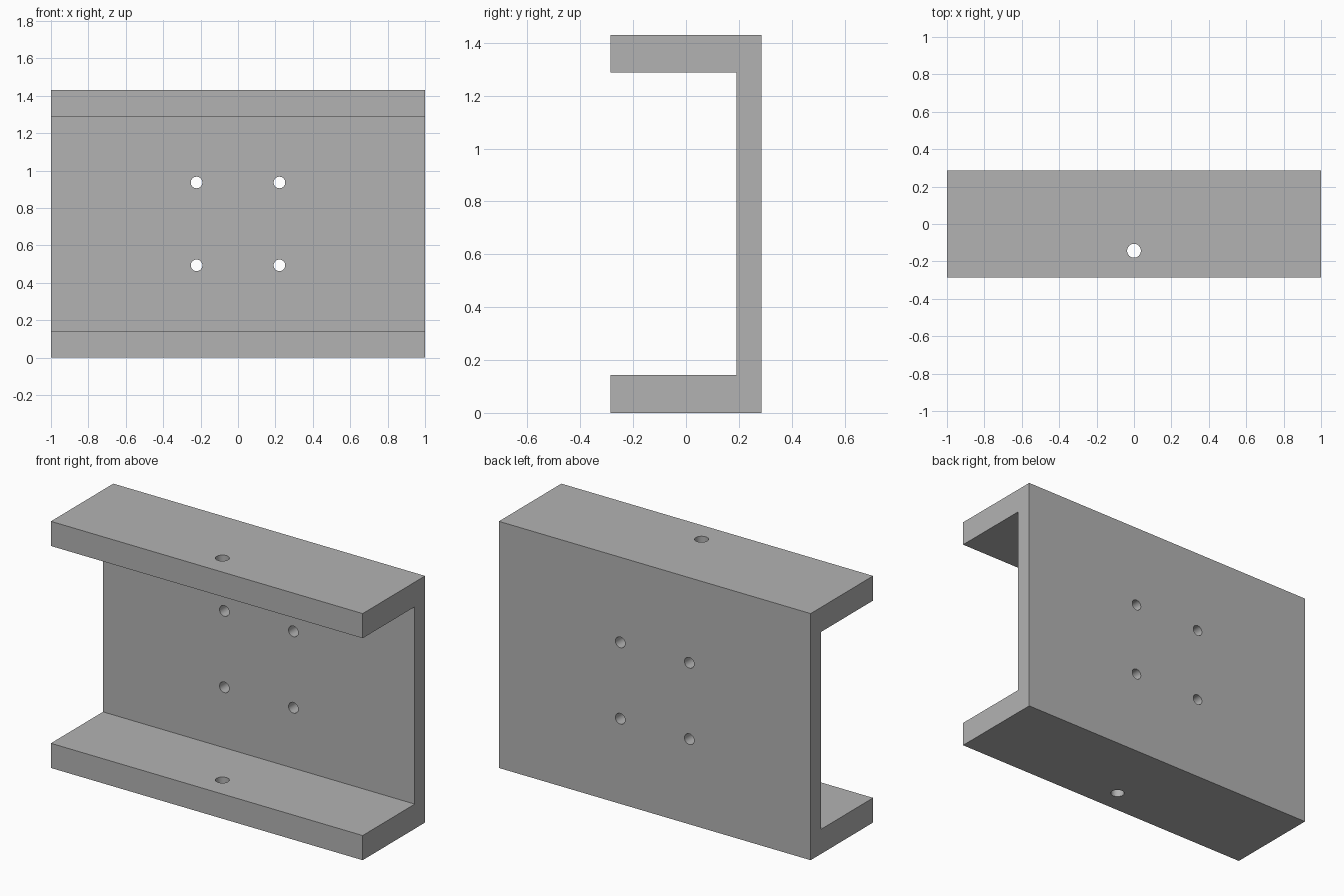
import bpy, bmesh, math
from mathutils import Matrix, Vector

if "Cube" in bpy.data.objects:
    bpy.data.objects.remove(bpy.data.objects["Cube"], do_unlink=True)

LENGTH, DEPTH, HEIGHT = 2.0, 0.572, 1.43
FLANGE, WEB = 0.143, 0.095
BOLT_SPACING, BOLT_RADIUS = 0.443, 0.031
PIN_Y, PIN_RADIUS = -0.143, 0.037

grey = bpy.data.materials.new("plain_grey")
grey.use_nodes = True
colour = (0.45, 0.45, 0.45, 1)
grey.diffuse_color = colour
grey.node_tree.nodes["Principled BSDF"].inputs["Base Color"].default_value = colour


def add_object(name, bm):
    bmesh.ops.recalc_face_normals(bm, faces=bm.faces)
    mesh = bpy.data.meshes.new(name)
    bm.to_mesh(mesh)
    bm.free()
    mesh.materials.append(grey)
    obj = bpy.data.objects.new(name, mesh)
    bpy.context.collection.objects.link(obj)
    return obj


def add_rod(bm, centre, radius, length, turn=Matrix()):
    bmesh.ops.create_cone(bm, cap_ends=True, segments=32, radius1=radius, radius2=radius,
                          depth=length, matrix=Matrix.Translation(centre) @ turn)


# Channel: C-shaped profile, open to the front, extruded along x
front, back = -DEPTH / 2, DEPTH / 2
inner = back - WEB
profile = [(front, 0), (back, 0), (back, HEIGHT), (front, HEIGHT),
           (front, HEIGHT - FLANGE), (inner, HEIGHT - FLANGE),
           (inner, FLANGE), (front, FLANGE)]
bm = bmesh.new()
face = bm.faces.new([bm.verts.new((-LENGTH / 2, y, z)) for y, z in profile])
side = bmesh.ops.extrude_face_region(bm, geom=[face])["geom"]
bmesh.ops.translate(bm, vec=(LENGTH, 0, 0),
                    verts=[v for v in side if isinstance(v, bmesh.types.BMVert)])
channel = add_object("channel_bracket", bm)

# Hole cutters: four bolt holes through the web, one pin hole through both flanges
bm = bmesh.new()
quarter_turn = Matrix.Rotation(math.pi / 2, 4, "X")
for sx in (-1, 1):
    for sz in (-1, 1):
        centre = Vector((sx * BOLT_SPACING / 2, back - WEB / 2,
                         HEIGHT / 2 + sz * BOLT_SPACING / 2))
        add_rod(bm, centre, BOLT_RADIUS, WEB * 2, quarter_turn)
for z in (FLANGE / 2, HEIGHT - FLANGE / 2):
    add_rod(bm, Vector((0, PIN_Y, z)), PIN_RADIUS, FLANGE * 2)
cutter = add_object("hole_cutter", bm)
cutter.hide_render = True

# Cut the holes, then remove the cutter
cut = channel.modifiers.new("holes", "BOOLEAN")
cut.operation = "DIFFERENCE"
cut.solver = "EXACT"
cut.object = cutter
bpy.ops.object.select_all(action="DESELECT")
bpy.context.view_layer.objects.active = channel
channel.select_set(True)
bpy.ops.object.modifier_apply(modifier=cut.name)
bpy.data.objects.remove(cutter, do_unlink=True)
bpy.ops.object.shade_smooth_by_angle(angle=math.radians(30))
